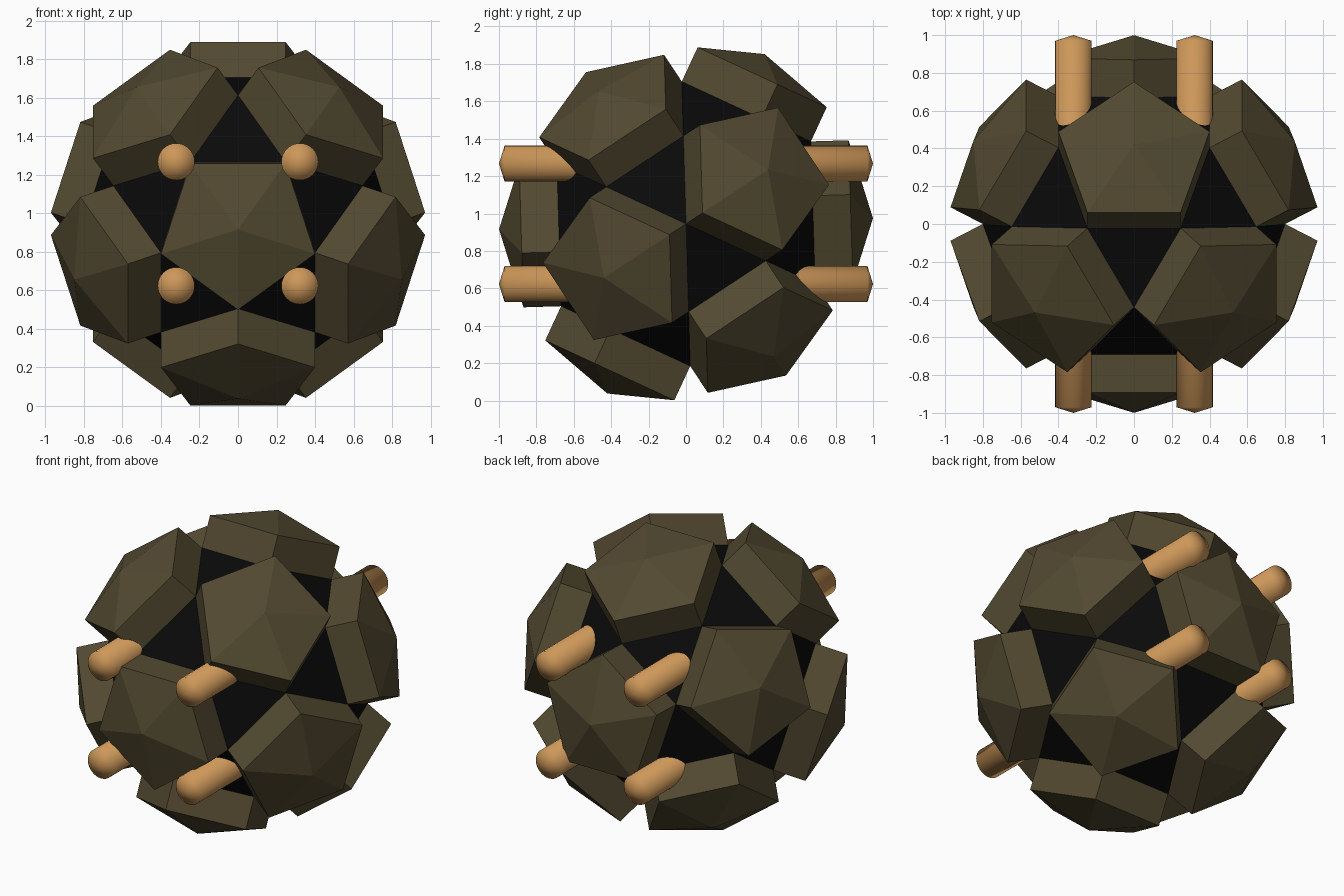
import bpy, bmesh
from math import radians, sin, cos
from mathutils import Vector, Matrix

if "Cube" in bpy.data.objects:
    bpy.data.objects.remove(bpy.data.objects["Cube"])

CENTRE = Vector((0, 0, 0.945))
CORE_R = 0.80          # core corner radius
RIM, TIP = 0.882, 1.0  # plate rim and apex distance from the centre


def material(name, rgb):
    m = bpy.data.materials.new(name)
    m.diffuse_color = (*rgb, 1)
    m.use_nodes = True
    m.node_tree.nodes["Principled BSDF"].inputs["Base Color"].default_value = m.diffuse_color
    return m


def add_object(name, bm, mat, smooth=False):
    bmesh.ops.recalc_face_normals(bm, faces=bm.faces[:])
    for f in bm.faces:
        f.smooth = smooth
    me = bpy.data.meshes.new(name)
    bm.to_mesh(me)
    bm.free()
    me.materials.append(mat)
    ob = bpy.data.objects.new(name, me)
    ob.location = CENTRE
    bpy.context.collection.objects.link(ob)
    return ob


def hull(name, points, mat):
    bm = bmesh.new()
    for p in points:
        bm.verts.new(p)
    bmesh.ops.remove_doubles(bm, verts=bm.verts[:], dist=1e-4)
    bmesh.ops.convex_hull(bm, input=bm.verts[:])
    bmesh.ops.dissolve_limit(bm, angle_limit=radians(1),
                             verts=bm.verts[:], edges=bm.edges[:])
    return add_object(name, bm, mat)


stone = material("stone", (0.085, 0.067, 0.03))
black = material("black", (0.003, 0.003, 0.003))
copper = material("copper", (0.61, 0.31, 0.10))

# twelve plate directions: one to the front, a ring of five, and their opposites
dirs = [Vector((0, -1, 0))]
for k in range(5):
    a = radians(-90 + 72 * k)
    dirs.append(Vector((0.8944 * cos(a), -0.4472, 0.8944 * sin(a))))
tilt = Matrix.Rotation(radians(1.7), 3, 'X')
dirs = [tilt @ d for d in dirs]
dirs += [-d for d in dirs]

# pentagonal plates with shallow pyramid tops
corners = []
for i, n in enumerate(dirs):
    base = [(n + m).normalized() * CORE_R for m in dirs if 0.3 < n.dot(m) < 0.6]
    lift = n * (RIM - base[0].dot(n))
    hull(f"plate_{i + 1}", base + [p + lift for p in base] + [n * TIP], stone)
    corners += base

# dark core showing as triangles between the plates
hull("core", corners, black)

# four through rods with blunt conical ends
for sx in (-1, 1):
    for sz in (-1, 1):
        bm = bmesh.new()
        bmesh.ops.create_cone(bm, cap_ends=True, cap_tris=False, segments=32,
                              radius1=0.096, radius2=0.096, depth=1.94)
        caps = [f for f in bm.faces if len(f.verts) > 4]
        for v in bmesh.ops.poke(bm, faces=caps)["verts"]:
            v.co.z += 0.03 if v.co.z > 0 else -0.03
        bmesh.ops.rotate(bm, verts=bm.verts[:], matrix=Matrix.Rotation(radians(90), 3, 'X'))
        bmesh.ops.translate(bm, verts=bm.verts[:], vec=(sx * 0.321, 0, sz * 0.322))
        add_object(f"rod_{'left' if sx < 0 else 'right'}_{'lower' if sz < 0 else 'upper'}",
                   bm, copper, smooth=True)
